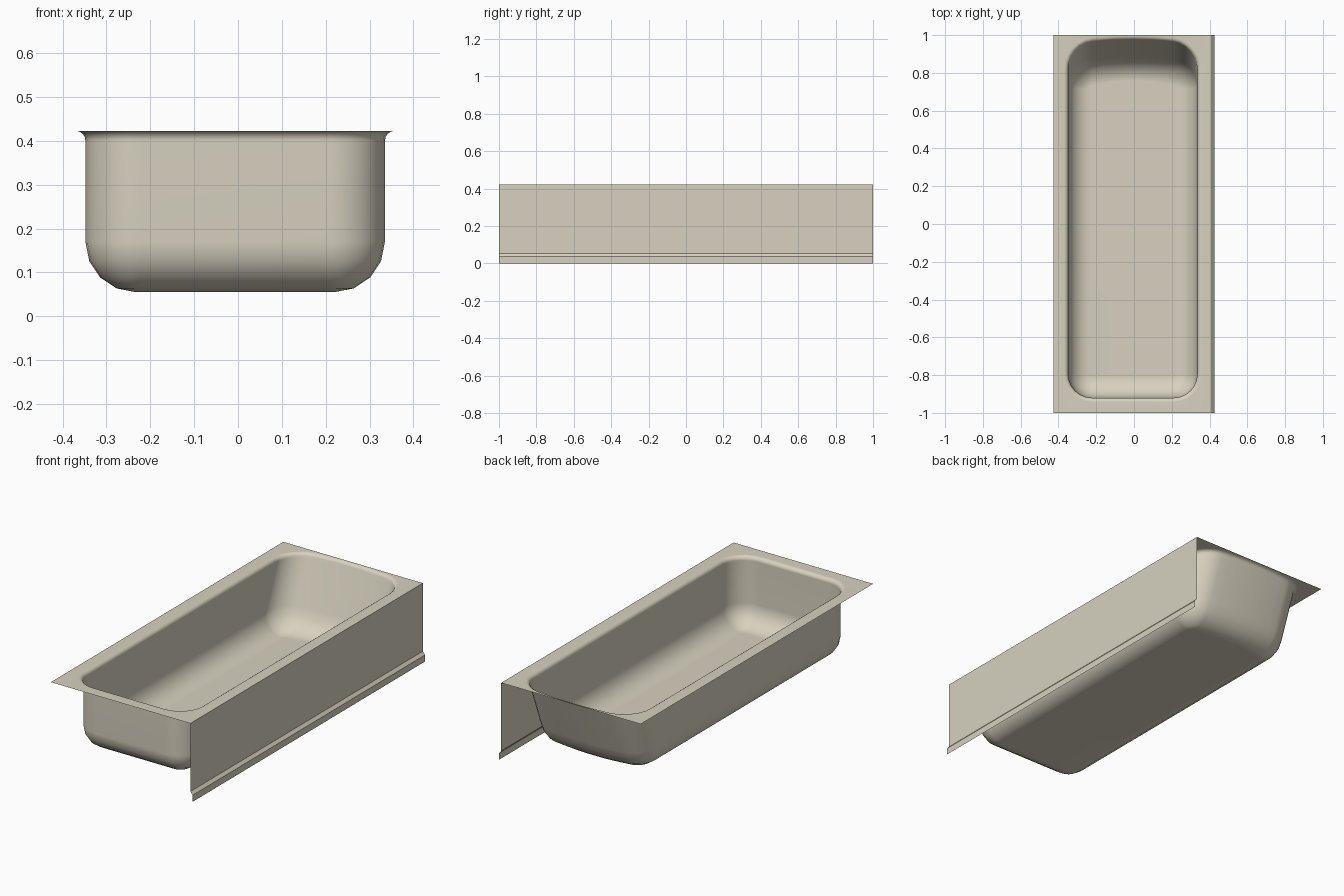
import bpy, bmesh
from math import sin, cos, pi

if "Cube" in bpy.data.objects:
    bpy.data.objects.remove(bpy.data.objects["Cube"])

TOP, FLOOR, CX = 0.423, 0.055, -0.0065
HX, Y_FRONT, R = 0.3415, -0.92, 0.125

enamel = bpy.data.materials.new("warm_white_enamel")
enamel.diffuse_color = (0.68, 0.64, 0.52, 1)
enamel.use_nodes = True
enamel.node_tree.nodes["Principled BSDF"].inputs["Base Color"].default_value = enamel.diffuse_color


def ring(z, off, y_back, bow):
    """Rounded rectangle outline with a bowed back edge; off grows or shrinks it."""
    hx, yf, yb = HX + off, Y_FRONT - off, y_back
    r = max(R + off, 0.008)
    pts = []
    for cx, cy, a0 in ((hx - r, yb - r, 0), (-hx + r, yb - r, pi / 2),
                       (-hx + r, yf + r, pi), (hx - r, yf + r, 1.5 * pi)):
        for k in range(7):
            a = a0 + k * pi / 12
            pts.append((cx + r * cos(a), cy + r * sin(a)))
        if a0 == 0:                      # extra points along the bowed back
            w = hx - r
            pts += [(w * (1 - 2 * k / 8), yb) for k in range(1, 8)]
    out = []
    for x, y in pts:
        t = max(0, (y - yb + 0.35) / 0.35)
        out.append((CX + x, y + bow * t * (1 - (x / hx) ** 2), z))
    return out


def finish(bm, name):
    me = bpy.data.meshes.new(name)
    bm.to_mesh(me)
    bm.free()
    ob = bpy.data.objects.new(name, me)
    bpy.context.collection.objects.link(ob)
    me.materials.append(enamel)
    bpy.ops.object.select_all(action='DESELECT')
    ob.select_set(True)
    bpy.context.view_layer.objects.active = ob
    bpy.ops.object.shade_smooth_by_angle(angle=0.6)
    wn = ob.modifiers.new("even_shading", 'WEIGHTED_NORMAL')
    wn.keep_sharp = True
    return ob


# basin: rolled lip, sloping back wall, rounded floor edge
levels = []
for k in range(5):
    a = k * pi / 8
    o = 0.022 * (1 - sin(a))
    levels.append((TOP - 0.022 * (1 - cos(a)), o, 0.945 + o, 0.03))
for k in range(5):
    a = k * pi / 8
    levels.append((0.17 - (0.17 - FLOOR) * sin(a), -0.115 * (1 - cos(a)),
                   0.855 - 0.025 * sin(a) - 0.10 * (1 - cos(a)), 0.03))

bm = bmesh.new()
rings = [[bm.verts.new(p) for p in ring(*lv)] for lv in levels]
n = len(rings[0])
for a, b in zip(rings, rings[1:]):
    for i in range(n):
        j = (i + 1) % n
        bm.faces.new((a[i], a[j], b[j], b[i]))
floor = bm.faces.new(rings[-1])

# flat rim around the basin
corners = [bm.verts.new((x, y, TOP)) for x, y in
           ((0.413, 1), (-0.427, 1), (-0.427, -1), (0.413, -1))]
edges = [bm.edges.new((corners[i], corners[(i + 1) % 4])) for i in range(4)]
edges += [bm.edges.get((rings[0][i], rings[0][(i + 1) % n])) for i in range(n)]
bmesh.ops.triangle_fill(bm, edges=edges, use_beauty=True)
bmesh.ops.recalc_face_normals(bm, faces=bm.faces)
floor.normal_update()
if floor.normal.z < 0:
    bmesh.ops.reverse_faces(bm, faces=bm.faces)
finish(bm, "tub_basin_and_rim")

# side apron with a small kick at the foot
bm = bmesh.new()
profile = ((0.413, TOP), (0.413, 0.052), (0.427, 0.036), (0.427, 0))
cols = [[bm.verts.new((x, y, z)) for y in (-1, 1)] for x, z in profile]
for a, b in zip(cols, cols[1:]):
    bm.faces.new((a[0], b[0], b[1], a[1]))
finish(bm, "side_apron")
